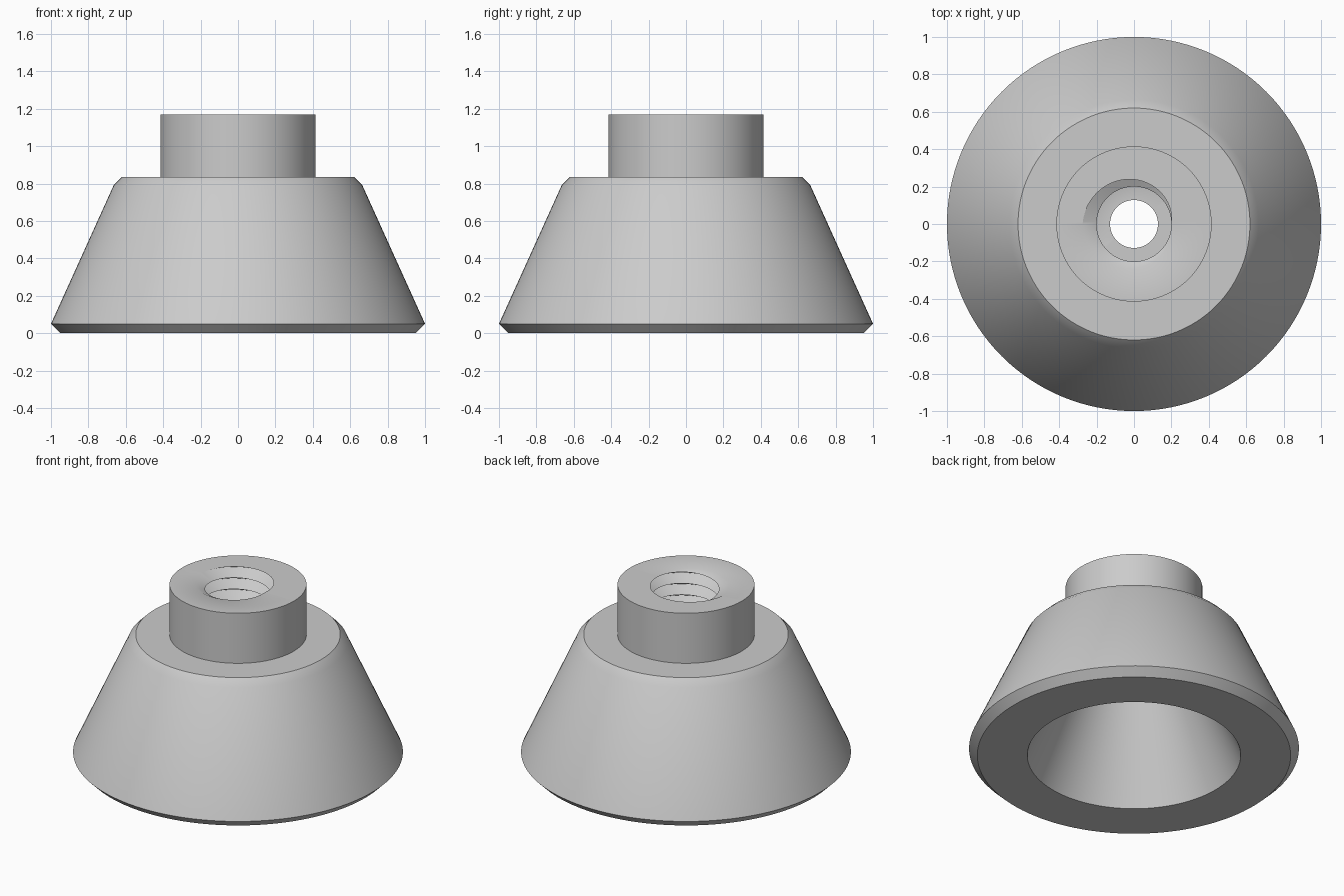
import bpy, bmesh
from math import pi, cos, sin, floor

cube = bpy.data.objects.get("Cube")
if cube:
    bpy.data.objects.remove(cube, do_unlink=True)

SEGMENTS = 128
TOP, LEDGE, CEILING = 1.17, 0.76, 0.63     # neck top, bottom of thread, cavity roof
BORE, CREST, ROOT, PITCH = 0.128, 0.2, 0.275, 0.076
TURNS = int((TOP - LEDGE) / PITCH) + 3

# Outer wall and hollow underside, from the neck rim down and back up to the bore
SHELL = [(0.415, TOP), (0.415, 0.835), (0.62, 0.835), (0.665, 0.79),
         (1.0, 0.05), (0.95, 0), (0.647, 0), (0.365, CEILING), (BORE, CEILING)]


def thread_radius(z, turn):
    """Radius of a right-handed V thread at a height and fraction of a turn."""
    u = (z - TOP) / PITCH - turn
    u -= floor(u)
    return CREST + (ROOT - CREST) * (1 - abs(2 * u - 1))


def section(turn):
    """Closed cross-section at one fraction of a turn."""
    points = [(BORE, LEDGE)]
    for i in range(2 * TURNS + 1):
        z = TOP + PITCH * (i / 2 - TURNS + turn)
        z = min(max(z, LEDGE), TOP)
        points.append((thread_radius(z, turn), z))
    return points + SHELL


# Sweep the section around the axis, threads included
bm = bmesh.new()
columns = []
for j in range(SEGMENTS + 1):
    a = 2 * pi * j / SEGMENTS
    columns.append([bm.verts.new((r * cos(a), r * sin(a), z))
                    for r, z in section(j / SEGMENTS)])
for left, right in zip(columns, columns[1:]):
    for i in range(len(left)):
        k = (i + 1) % len(left)
        bm.faces.new((left[i], right[i], right[k], left[k]))
bmesh.ops.remove_doubles(bm, verts=bm.verts, dist=0.0002)
bmesh.ops.recalc_face_normals(bm, faces=bm.faces)

mesh = bpy.data.meshes.new("threaded_cone_foot")
bm.to_mesh(mesh)
bm.free()
foot = bpy.data.objects.new("threaded_cone_foot", mesh)
bpy.context.collection.objects.link(foot)

# Plain grey
grey = bpy.data.materials.new("plain_grey")
grey.use_nodes = True
colour = (0.6, 0.6, 0.6, 1)
grey.diffuse_color = colour
grey.node_tree.nodes["Principled BSDF"].inputs["Base Color"].default_value = colour
mesh.materials.append(grey)

bpy.ops.object.select_all(action='DESELECT')
foot.select_set(True)
bpy.context.view_layer.objects.active = foot
bpy.ops.object.shade_smooth_by_angle(angle=pi / 6)
